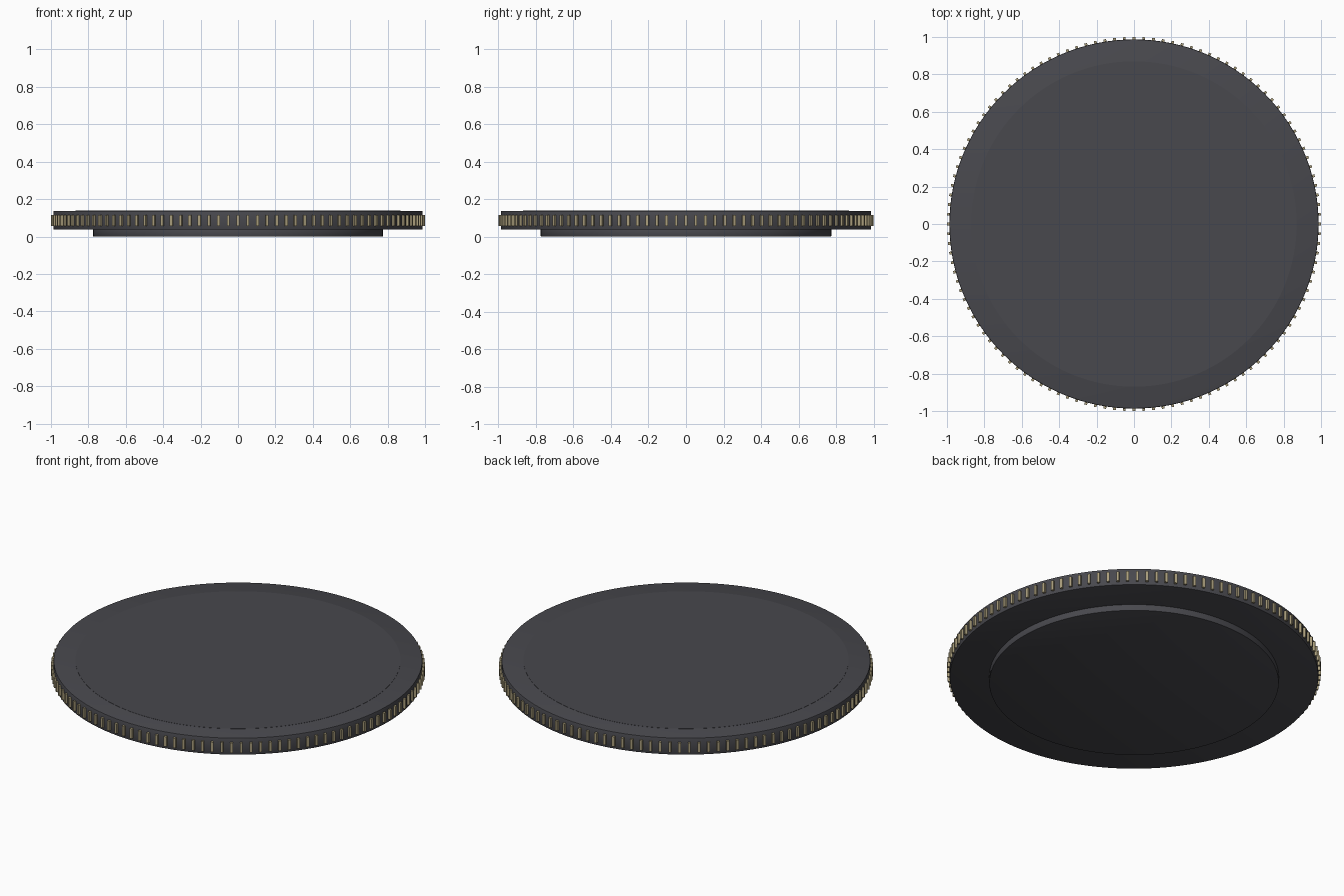
import bpy, bmesh, math
from mathutils import Matrix

old = bpy.data.objects.get("Cube")
if old:
    bpy.data.objects.remove(old)

SIDES = 128
TEETH = 120


def material(name, rgb):
    mat = bpy.data.materials.new(name)
    mat.use_nodes = True
    colour = (*rgb, 1)
    mat.diffuse_color = colour
    mat.node_tree.nodes["Principled BSDF"].inputs["Base Color"].default_value = colour
    return mat


def finish(name, bm, mat):
    mesh = bpy.data.meshes.new(name)
    bm.to_mesh(mesh)
    bm.free()
    mesh.materials.append(mat)
    obj = bpy.data.objects.new(name, mesh)
    bpy.context.collection.objects.link(obj)
    return obj


def disc(name, radius, bottom, top, mat, bevel=0):
    bm = bmesh.new()
    bmesh.ops.create_cone(bm, cap_ends=True, segments=SIDES,
                          radius1=radius, radius2=radius, depth=top - bottom,
                          matrix=Matrix.Translation((0, 0, (top + bottom) / 2)))
    if bevel:
        rims = [e for e in bm.edges if any(len(f.verts) > 4 for f in e.link_faces)]
        bmesh.ops.bevel(bm, geom=rims, offset=bevel, segments=2,
                        profile=0.5, affect='EDGES')
    obj = finish(name, bm, mat)
    bpy.ops.object.select_all(action='DESELECT')
    obj.select_set(True)
    bpy.context.view_layer.objects.active = obj
    bpy.ops.object.shade_smooth_by_angle(angle=math.radians(30))


charcoal = material("charcoal", (0.065, 0.065, 0.075))
brass = material("pale brass", (0.40, 0.34, 0.20))

# Main plate and the smaller foot below it
disc("plate", 0.987, 0.037, 0.137, charcoal, 0.005)
disc("foot", 0.775, 0, 0.04, charcoal, 0.004)
# Barely raised face on top
disc("top_face", 0.87, 0.13, 0.138, charcoal)

# Ring of small upright ribs around the rim
bm = bmesh.new()
for i in range(TEETH):
    place = (Matrix.Rotation(i * math.tau / TEETH - math.pi / 2, 4, 'Z')
             @ Matrix.Translation((0.99, 0, 0.085))
             @ Matrix.Diagonal((0.02, 0.015, 0.058, 1)))
    bmesh.ops.create_cube(bm, size=1, matrix=place)
finish("rim_ribs", bm, brass)
